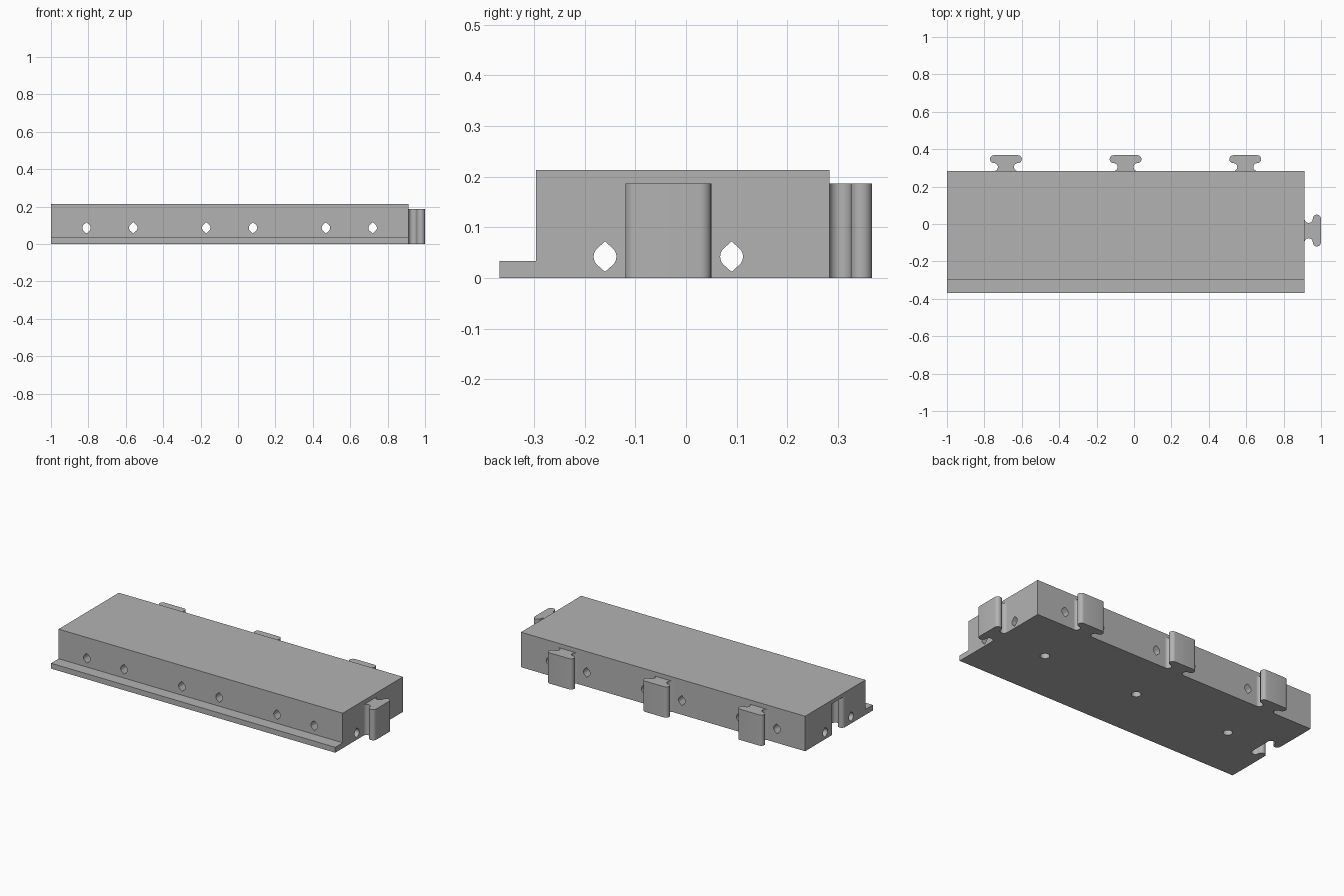
import bpy, bmesh
from math import sin, cos, pi, radians
from mathutils import Matrix, Vector

cube = bpy.data.objects.get("Cube")
if cube:
    bpy.data.objects.remove(cube, do_unlink=True)

grey = bpy.data.materials.new("plain grey")
grey.use_nodes = True
grey.diffuse_color = (0.45, 0.45, 0.45, 1)
grey.node_tree.nodes["Principled BSDF"].inputs["Base Color"].default_value = grey.diffuse_color

CENTRES = (-0.685, -0.045, 0.595)   # along the back edge
END_Y = -0.035                      # connector line on the two ends
HOLE_OFFSET = 0.125
BACK, FRONT, END = 0.283, -0.296, 0.912


def prism(name, outline, length, matrix):
    """Extrude a 2D outline along local z, then place it."""
    bm = bmesh.new()
    face = bm.faces.new([bm.verts.new((u, v, 0)) for u, v in outline])
    ext = bmesh.ops.extrude_face_region(bm, geom=[face])["geom"]
    moved = [g for g in ext if isinstance(g, bmesh.types.BMVert)]
    bmesh.ops.translate(bm, verts=moved, vec=(0, 0, length))
    bmesh.ops.transform(bm, matrix=matrix, verts=bm.verts)
    bmesh.ops.recalc_face_normals(bm, faces=bm.faces)
    mesh = bpy.data.meshes.new(name)
    bm.to_mesh(mesh)
    bm.free()
    mesh.materials.append(grey)
    obj = bpy.data.objects.new(name, mesh)
    bpy.context.collection.objects.link(obj)
    return obj


def axes(x, y, z, origin):
    m = Matrix((x, y, z)).transposed().to_4x4()
    m.translation = Vector(origin)
    return m


def arc(cx, cy, r, start, end, steps=12):
    angles = [radians(start + (end - start) * i / steps) for i in range(steps + 1)]
    return [(cx + r * cos(a), cy + r * sin(a)) for a in angles]


def connector(r, half, root=0):
    """Outline with a concave groove at the root and a rounded head."""
    side = arc(half, r, r, 270, 90) + arc(half, 3 * r, r, -90, 90)[1:]
    if root:
        side.insert(0, (half, -root))
    return side + [(-u, v) for u, v in reversed(side)]


def smooth(obj):
    bpy.ops.object.select_all(action="DESELECT")
    obj.select_set(True)
    bpy.context.view_layer.objects.active = obj
    bpy.ops.object.shade_smooth_by_angle(angle=radians(35))


# Body with the low ledge along its front
section = [(-0.368, 0), (BACK, 0), (BACK, 0.213), (FRONT, 0.213), (FRONT, 0.033), (-0.368, 0.033)]
body = prism("body", section, END + 1, axes((0, 1, 0), (0, 0, 1), (1, 0, 0), (-1, 0, 0)))

# Cable holes, round with a point above and below
R = 0.0225
pointed = arc(0, 0, R, -45, 45, 8) + [(0, 0.03)] + arc(0, 0, R, 135, 225, 8) + [(0, -0.03)]
cutters = []
for cx in CENTRES:
    for s in (-1, 1):
        cutters.append(prism("cross_hole_cutter", pointed, 1,
                             axes((1, 0, 0), (0, 0, 1), (0, 1, 0), (cx + s * HOLE_OFFSET, -0.5, 0.086))))
    # Blind round hole underneath
    cutters.append(prism("base_hole_cutter", arc(0, 0, 0.026, 0, 345, 23), 0.2,
                         Matrix.Translation((cx, END_Y, -0.1))))
for s in (-1, 1):
    cutters.append(prism("long_hole_cutter", pointed, 2.4,
                         axes((0, 1, 0), (0, 0, 1), (1, 0, 0), (-1.2, END_Y + s * HOLE_OFFSET, 0.042))))

# Matching socket in the opposite end
cutters.append(prism("socket_cutter", connector(0.022, 0.066, 0.05), 0.24,
                     axes((0, 1, 0), (1, 0, 0), (0, 0, 1), (-1, END_Y, -0.05))))

bpy.context.view_layer.objects.active = body
for cutter in cutters:
    cutter.hide_render = True
    mod = body.modifiers.new("cut", "BOOLEAN")
    mod.operation = "DIFFERENCE"
    mod.solver = "EXACT"
    mod.object = cutter
    bpy.ops.object.modifier_apply(modifier=mod.name)
for cutter in cutters:
    bpy.data.objects.remove(cutter, do_unlink=True)
smooth(body)

# Connectors along the back and on one end
for i, cx in enumerate(CENTRES):
    smooth(prism(f"back_connector_{i + 1}", connector(0.0212, 0.064), 0.187,
                 axes((1, 0, 0), (0, 1, 0), (0, 0, 1), (cx, BACK, 0))))
smooth(prism("end_connector", connector(0.022, 0.063), 0.187,
             axes((0, 1, 0), (1, 0, 0), (0, 0, 1), (END, END_Y, 0))))
